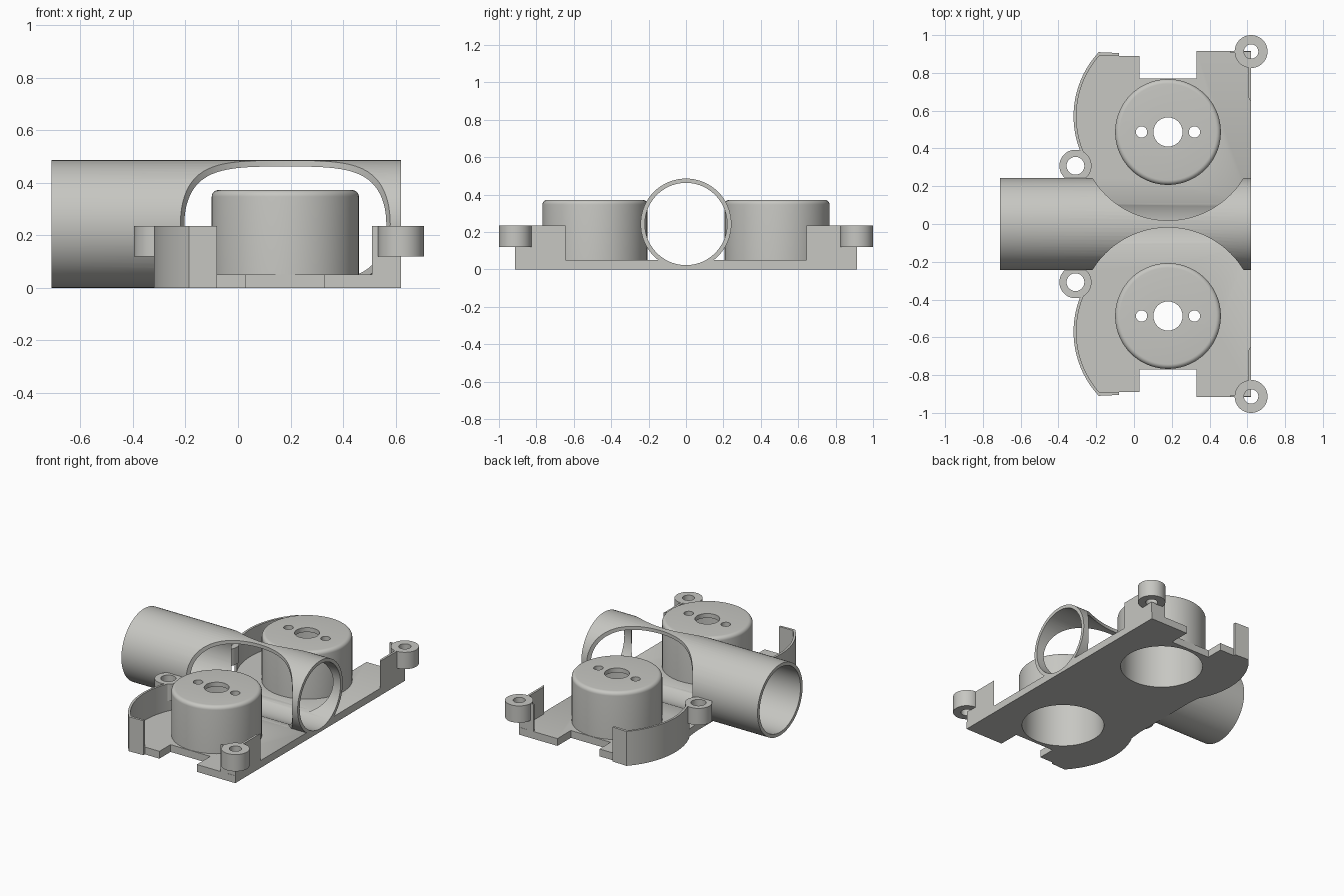
import bpy, bmesh, math
from mathutils import Matrix

if "Cube" in bpy.data.objects:
    bpy.data.objects.remove(bpy.data.objects["Cube"])

grey = bpy.data.materials.new("light_grey_plastic")
grey.diffuse_color = (0.57, 0.57, 0.54, 1)
grey.use_nodes = True
grey.node_tree.nodes["Principled BSDF"].inputs["Base Color"].default_value = grey.diffuse_color


def finish(bm, name, matrix=None):
    bmesh.ops.remove_doubles(bm, verts=bm.verts, dist=1e-5)
    bmesh.ops.recalc_face_normals(bm, faces=bm.faces)
    if matrix:
        bm.transform(matrix)
    me = bpy.data.meshes.new(name)
    bm.to_mesh(me)
    bm.free()
    me.materials.append(grey)
    ob = bpy.data.objects.new(name, me)
    bpy.context.collection.objects.link(ob)
    return ob


def prism(name, pts, z0, z1):
    """Closed outline extruded from z0 to z1."""
    bm = bmesh.new()
    face = bm.faces.new([bm.verts.new((x, y, z0)) for x, y in pts])
    ext = bmesh.ops.extrude_face_region(bm, geom=[face])
    verts = [v for v in ext["geom"] if isinstance(v, bmesh.types.BMVert)]
    bmesh.ops.translate(bm, verts=verts, vec=(0, 0, z1 - z0))
    return finish(bm, name)


def lathe(name, profile, matrix, steps=72):
    """Closed (radius, height) profile turned about z."""
    bm = bmesh.new()
    vs = [bm.verts.new((r, 0, z)) for r, z in profile]
    es = [bm.edges.new((vs[i], vs[(i + 1) % len(vs)])) for i in range(len(vs))]
    bmesh.ops.spin(bm, geom=vs + es, cent=(0, 0, 0), axis=(0, 0, 1),
                   angle=math.tau, steps=steps)
    return finish(bm, name, matrix)


def ring(name, r_in, r_out, z0, z1, matrix):
    return lathe(name, [(r_in, z0), (r_out, z0), (r_out, z1), (r_in, z1)], matrix)


def cylinder(name, x, y, r, z0, z1, seg=72):
    return prism(name, arc(x, y, r, 0, 360 - 360 / seg, seg - 1), z0, z1)


def arc(cx, cy, r, a0, a1, n):
    angles = [math.radians(a0 + (a1 - a0) * i / n) for i in range(n + 1)]
    return [(cx + r * math.cos(a), cy + r * math.sin(a)) for a in angles]


def flip(pts, s):
    return [(x, y * s) for x, y in pts]


def cut(ob, cutter):
    mod = ob.modifiers.new("cut", "BOOLEAN")
    mod.operation, mod.solver, mod.object = "DIFFERENCE", "EXACT", cutter
    bpy.context.view_layer.objects.active = ob
    bpy.ops.object.modifier_apply(modifier=mod.name)
    bpy.data.objects.remove(cutter)


def at(x, y, z=0):
    return Matrix.Translation((x, y, z))


CX, CY = 0.18, 0.487          # cup centre
TUBE_Z, TUBE_R, BORE_R = 0.243, 0.243, 0.22
PLATE, WALL = 0.05, 0.235     # plate and wall heights
along_x = at(0, 0, TUBE_Z) @ Matrix.Rotation(math.pi / 2, 4, "Y")

# Base plate with notched ends and rounded left lobes
half = [(0.62, 0.915), (0.33, 0.915), (0.33, 0.77), (0.03, 0.77), (0.03, 0.89),
        (-0.08, 0.89), (-0.08, 0.905)]
half += arc(0.18, 0.57, 0.5, 137.2, 208.7, 28) + [(-0.25, 0.24)]
plate = prism("base_plate", half + flip(half, -1)[::-1], 0, PLATE)
for s in (1, -1):
    cut(plate, cylinder("cup_opening", CX, CY * s, 0.262, -0.1, 0.2))
bore = cylinder("tube_bore", 0, 0, BORE_R + 0.001, -0.9, 0.9)
bore.data.transform(along_x)
cut(plate, bore)

# Cross tube, scooped out around both cups
tube = ring("cross_tube", BORE_R, TUBE_R, -0.71, 0.62, along_x)
for s in (1, -1):
    cut(tube, cylinder("tube_scoop", CX, CY * s, 0.468, PLATE, 0.7, 128))

for s, side in ((1, "back"), (-1, "front")):
    # Hollow cup with rounded rim, shaft hole and two screw holes
    rim = arc(0.255, 0.347, 0.025, 0, 90, 6)
    cup = lathe("motor_cup_" + side,
                [(0.26, 0), (0.28, 0)] + rim
                + [(0.077, 0.372), (0.077, 0.342), (0.26, 0.342)], at(CX, CY * s))
    for dx in (-0.14, 0.14):
        cut(cup, cylinder("screw_hole", CX + dx, CY * s, 0.03, 0.3, 0.5, 32))

    # Curved left wall with a short straight return
    outer = arc(0.18, 0.57, 0.5, 137.2, 208.7, 28)
    inner = arc(0.18, 0.57, 0.485, 208.7, 138.5, 28)
    prism("curved_wall_" + side,
          flip([(-0.08, 0.905)] + outer + inner + [(-0.08, 0.89)], s), 0, WALL)

    # Right corner wall
    prism("corner_wall_" + side,
          flip([(0.62, 0.645), (0.62, 0.86), (0.605, 0.86), (0.605, 0.67)], s), 0, WALL)
    prism("corner_tab_" + side,
          flip([(0.51, 0.905), (0.56, 0.905), (0.56, 0.915), (0.51, 0.915)], s), 0, WALL)

    # Screw bosses and the quarter-round post under the outer one
    ring("outer_boss_" + side, 0.038, 0.087, 0.12, WALL, at(0.62, 0.913 * s))
    ring("inner_boss_" + side, 0.047, 0.085, 0.12, WALL, at(-0.31, 0.308 * s))
    prism("boss_post_" + side,
          flip([(0.62, 0.913)] + arc(0.62, 0.913, 0.07, 180, 270, 12), s), 0, 0.125)

# Smooth curved faces, keep edges sharp
bpy.ops.object.select_all(action="DESELECT")
for ob in bpy.context.scene.objects:
    ob.select_set(True)
    bpy.context.view_layer.objects.active = ob
bpy.ops.object.shade_smooth_by_angle(angle=math.radians(30))
